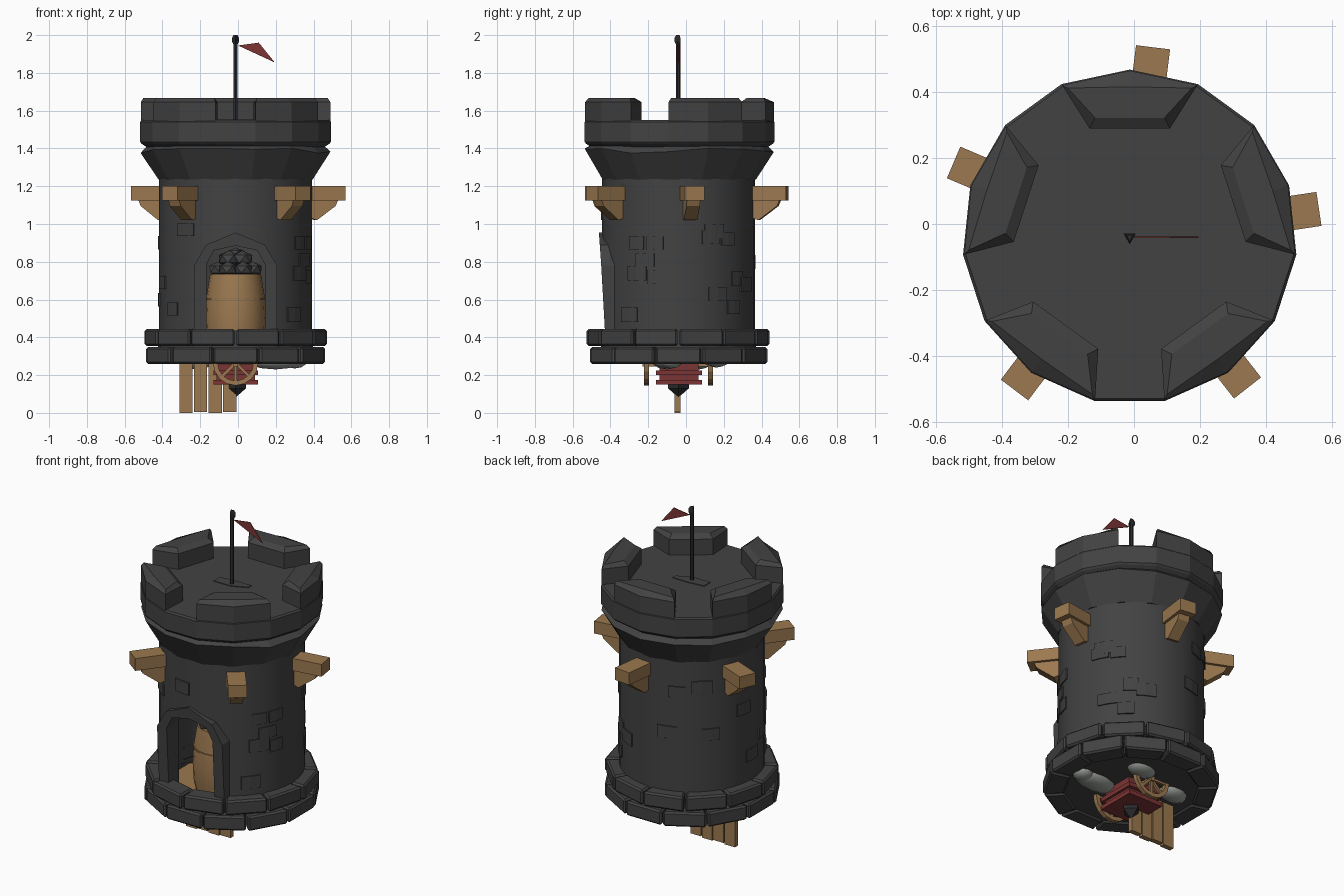
import bpy, bmesh, math, random
from mathutils import Vector, Matrix

if "Cube" in bpy.data.objects:
    bpy.data.objects.remove(bpy.data.objects["Cube"])
random.seed(4)
CX, CY = -0.013, -0.04      # tower axis


def material(name, rgb):
    m = bpy.data.materials.new(name)
    m.use_nodes = True
    m.diffuse_color = (*rgb, 1)
    m.node_tree.nodes["Principled BSDF"].inputs["Base Color"].default_value = (*rgb, 1)
    return m


STONE = material("dark stone", (0.055, 0.055, 0.055))
WOOD = material("wood", (0.33, 0.19, 0.08))
RED = material("red paint", (0.2, 0.035, 0.035))
PALE = material("pale grey", (0.33, 0.35, 0.32))
METAL = material("dark metal", (0.025, 0.025, 0.028))


def polar(deg, r, t, z):
    """Point at radius r in direction deg, moved sideways by t."""
    a = math.radians(deg)
    return (CX + r * math.cos(a) - t * math.sin(a), CY + r * math.sin(a) + t * math.cos(a), z)


def ring(n, r, z, phase=90, at=(CX, CY)):
    return [(at[0] + r * math.cos(math.radians(phase + 360 * i / n)),
             at[1] + r * math.sin(math.radians(phase + 360 * i / n)), z) for i in range(n)]


def finish(name, bm, mat, bevel=0, smooth=False):
    bmesh.ops.recalc_face_normals(bm, faces=bm.faces)
    me = bpy.data.meshes.new(name)
    bm.to_mesh(me)
    bm.free()
    me.materials.append(mat)
    ob = bpy.data.objects.new(name, me)
    bpy.context.collection.objects.link(ob)
    if bevel:
        b = ob.modifiers.new("bevel", "BEVEL")
        b.width, b.segments = bevel, 1
    if smooth:
        smooth_by_angle(ob)
    return ob


def smooth_by_angle(ob):
    bpy.ops.object.select_all(action='DESELECT')
    ob.select_set(True)
    bpy.context.view_layer.objects.active = ob
    bpy.ops.object.shade_smooth_by_angle(angle=math.radians(35))


def loft(name, solids, mat, **kw):
    """Each solid is a list of loops joined in order and capped at both ends."""
    bm = bmesh.new()
    for loops in solids:
        rows = [[bm.verts.new(p) for p in lp] for lp in loops]
        n = len(rows[0])
        for a, b in zip(rows, rows[1:]):
            for i in range(n):
                bm.faces.new((a[i], a[(i + 1) % n], b[(i + 1) % n], b[i]))
        bm.faces.new(rows[0])
        bm.faces.new(rows[-1])
    return finish(name, bm, mat, **kw)


def box(x0, x1, y0, y1, z0, z1):
    return [[(x0, y0, z), (x1, y0, z), (x1, y1, z), (x0, y1, z)] for z in (z0, z1)]


def blobs(name, items, mat, sub, smooth=False):
    bm = bmesh.new()
    for pos, size in items:
        m = Matrix.Translation(pos) @ Matrix.Rotation(random.random() * 0.6, 4, 'Z') @ Matrix.Diagonal((*size, 1))
        bmesh.ops.create_icosphere(bm, subdivisions=sub, radius=1, matrix=m)
    return finish(name, bm, mat, smooth=smooth)


# Hollow tower wall with an arched doorway
half_out = [(-0.22, 0.36), (-0.22, 0.78), (-0.155, 0.89)]
half_in = [(-0.155, 0.36), (-0.155, 0.785), (-0.115, 0.86)]
mirrored = lambda half, top: half + [(0, top)] + [(-x, z) for x, z in reversed(half)]
outer, inner = mirrored(half_out, 0.955), mirrored(half_in, 0.885)

wall = loft("tower_wall", [[ring(48, 0.404, z) for z in (0.33, 1.27)]], STONE)
room = loft("room_cutter", [[ring(32, 0.365, z) for z in (0.1, 1.2)]], STONE)
door = loft("door_cutter", [[[(CX + x, y, z) for x, z in inner] for y in (-0.7, -0.2)]], STONE)
for cutter in (room, door):
    b = wall.modifiers.new("cut", "BOOLEAN")
    b.object, b.operation, b.solver = cutter, 'DIFFERENCE', 'EXACT'
    bpy.context.view_layer.objects.active = wall
    bpy.ops.object.modifier_apply(modifier=b.name)
    bpy.data.objects.remove(cutter)
smooth_by_angle(wall)

# Door surround, leaning out slightly at the top
arch = []
for (xo, zo), (xi, zi) in zip(outer, inner):
    lean = lambda z: -0.425 - 0.07 * max(0, z - 0.44)
    arch.append([(CX + xo, lean(zo), zo), (CX + xi, lean(zi), zi),
                 (CX + xi, -0.33, zi), (CX + xo, -0.33, zo)])
loft("door_surround", [arch], STONE)

# Raised wall bricks: direction and height
bricks = [(-33, .9), (-18, .9), (-18, .72), (-33, .74), (-26, .81), (25, .93), (40, .92), (50, .71),
          (62, .68), (31, .63), (46, .56), (-40, .52), (229, .97), (262, 1.06), (197, .69),
          (113, 1.05), (133, 1.08), (140, .79), (105, .8), (28, .96), (170, .9), (180, .6), (215, .55)]
plates = []
for deg, z in bricks:
    w, h = random.uniform(5.5, 8.5), random.uniform(0.033, 0.04)
    plates.append([[polar(deg + s * w, r, 0, zz) for r, s, zz in
                    ((.39, k, z - h), (.411, k, z - h), (.411, k, z + h), (.39, k, z + h))]
                   for k in (-1, 0, 1)])
loft("wall_bricks", plates, STONE)

# Two courses of base blocks
for name, z0, z1, r, phase in (("upper_base_blocks", .355, .443, .485, 0), ("lower_base_blocks", .26, .348, .49, 15)):
    blocks = []
    for i in range(12):
        a, b = phase + 30 * i + 0.6, phase + 30 * i + 29.4
        rr = r + random.uniform(-0.008, 0.004)
        blocks.append([[polar(a, .37, 0, z), polar(a, rr, 0, z), polar(b, rr, 0, z), polar(b, .37, 0, z)]
                       for z in (z0, z1)])
    loft(name, blocks, STONE, bevel=0.01)
loft("base_core", [[ring(24, 0.41, .27), ring(24, 0.41, .435), ring(24, 0.372, .435),
                    ring(24, 0.372, .27)]], STONE).data
loft("wood_floor", [[ring(24, 0.385, z) for z in (.29, .32)]], WOOD)

# Flared crown with a wavy lip, and the roof slab
lip = [(x, y, z + random.uniform(-0.015, 0.012)) for x, y, z in ring(15, 0.505, 1.39)]
loft("crown_flare", [[ring(15, 0.41, 1.235), lip, ring(15, 0.46, 1.425)]], STONE)
loft("crown_band", [[ring(15, 0.47, 1.405), ring(15, 0.5, 1.425), ring(15, 0.508, 1.435),
                     ring(15, 0.508, 1.54), ring(15, 0.5, 1.55)]], STONE)
slab = [(-.115, -.01), (-.115, -.07), (0, -.07), (.09, -.03), (.09, 0), (-.02, 0)]
loft("roof_flagstone", [[[(x, y, z) for x, y in slab] for z in (1.545, 1.554)]], STONE)

# Five battlements
low = [(.461, .205), (.505, 0), (.461, -.205), (.33, -.122), (.33, .122)]
high = [(.452, .188), (.456, 0), (.452, -.188), (.362, -.105), (.362, .105)]
loft("battlements", [[[polar(d, r, t, z) for r, t in pts] for pts, z in ((low, 1.53), (low, 1.645), (high, 1.667))]
                     for d in range(18, 360, 72)], STONE)

# Projecting beams with braces
brace = [(.37, 1.13), (.545, 1.13), (.53, 1.095), (.43, 1.02), (.37, 1.04)]
beam = [(.36, 1.125), (.58, 1.125), (.58, 1.2), (.36, 1.2)]
directions = (83, 157, 233, 308, 8.5)
for name, prof, half in (("beams", beam, .052), ("beam_braces", brace, .036)):
    loft(name, [[[polar(d, r, t, z) for r, z in prof] for t in (-half, half)] for d in directions], WOOD)

# Flag pole, cap and pennant
loft("flag_pole", [[ring(6, 0.012, z) for z in (1.54, 1.97)]], METAL)
loft("pole_cap", [[ring(3, r, z, 30) for r, z in ((.012, 1.95), (.021, 1.965), (.021, 1.985), (.012, 2.0))]], METAL)
flag = [(0, 1.945), (.11, 1.96), (.195, 1.855)]
loft("flag", [[[(x, CY + y, z) for x, z in flag] for y in (-.002, .002)]], RED)

# Barrel filled with stones
BAR = (CX, -0.14)
loft("barrel", [[ring(20, r, z, at=BAR) for r, z in
                 ((.135, .3), (.155, .4), (.16, .5), (.155, .61), (.135, .735))]], WOOD, smooth=True)
loft("barrel_hoop", [[ring(20, .16, z, at=BAR) for z in (.6, .609)]], WOOD)
heap = [((x, y, .76), (.055, .055, .042)) for x, y, _ in ring(7, .092, 0, at=BAR)]
heap += [((x, y, .815), (.06, .06, .045)) for x, y, _ in ring(4, .05, 0, 45, at=BAR)]
blobs("barrel_stones", heap + [((*BAR, .845), (.05, .05, .03))], STONE, 1)

# Planks hanging below the floor
loft("hanging_planks", [box(-.31 + .077 * i, -.24 + .077 * i, -.06, -.03, .006 * (i % 2), .3) for i in range(4)], WOOD)

# Cart body with pointed metal fitting
loft("cart_body", [box(-.115, .09, -.14, .065, .155, .29), box(-.13, .105, -.16, .085, .15, .175),
                   box(-.13, .105, -.16, .085, .2, .225)], RED)
loft("cart_spike", [[ring(4, r, z) for r, z in ((.004, .085), (.055, .13), (.055, .152))]], METAL)
loft("cart_axle", [box(-.025, .0, -.23, .15, .245, .27)], WOOD)

# Cart wheels with spokes
for name, y in (("front_wheel", -.21), ("back_wheel", .13)):
    wheel = []
    rim = [[(CX + r * math.cos(k * math.pi / 8), y + dy, .265 + r * math.sin(k * math.pi / 8))
            for r, dy in ((.12, -.013), (.12, .013), (.095, .013), (.095, -.013))] for k in range(17)]
    wheel.append(rim)
    for k in range(4):
        d = Vector((math.cos(k * math.pi / 4), 0, math.sin(k * math.pi / 4)))
        s = Vector((-d.z, 0, d.x)) * .008
        c = Vector((CX, y, .265))
        w = Vector((0, .008, 0))
        wheel.append([[c + d * e + s + w, c + d * e - s + w, c + d * e - s - w, c + d * e + s - w]
                      for e in (-.1, .1)])
    loft(name, wheel, WOOD)

# Pale sacks stowed under the floor
blobs("pale_sacks", [((.2, -.1, .275), (.15, .08, .045)), ((.3, -.08, .275), (.07, .06, .04)),
                     ((-.22, .07, .275), (.1, .07, .045)), ((.08, .16, .28), (.1, .07, .04))], PALE, 2, smooth=True)
